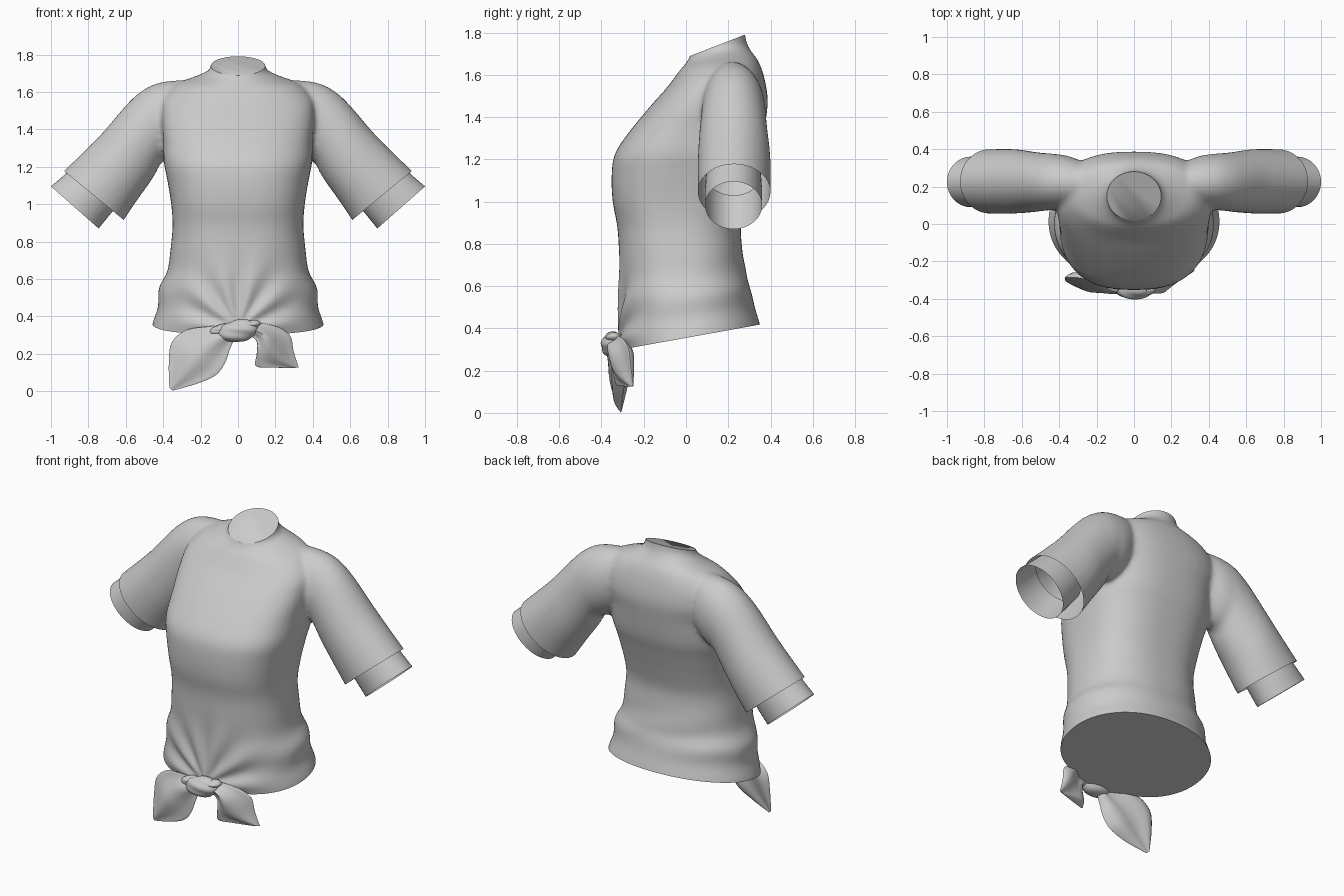
import bpy, bmesh
from math import cos, sin, pi, tau, atan2, exp, hypot
from mathutils import Vector

if "Cube" in bpy.data.objects:
    bpy.data.objects.remove(bpy.data.objects["Cube"])


def spline(rows, n):
    """Catmull-Rom resampling of parameter rows, n steps per span."""
    out = []
    for i in range(len(rows) - 1):
        a, b, c, d = (rows[max(0, min(len(rows) - 1, i + k))] for k in (-1, 0, 1, 2))
        for s in range(n):
            t = s / n
            out.append([0.5 * (2 * q + (r - p) * t + (2 * p - 5 * q + 4 * r - u) * t * t
                               + (3 * q - p - 3 * r + u) * t ** 3) for p, q, r, u in zip(a, b, c, d)])
    return out + [list(rows[-1])]


def loft(bm, rings, cap=True):
    vs = [[bm.verts.new(p) for p in r] for r in rings]
    n = len(vs[0])
    for a, b in zip(vs, vs[1:]):
        for i in range(n):
            j = (i + 1) % n
            bm.faces.new((a[i], a[j], b[j], b[i]))
    if cap:
        bm.faces.new(vs[0][::-1])
        bm.faces.new(vs[-1])


def finish(bm, name, angle=40):
    bmesh.ops.recalc_face_normals(bm, faces=bm.faces)
    me = bpy.data.meshes.new(name)
    bm.to_mesh(me)
    bm.free()
    ob = bpy.data.objects.new(name, me)
    bpy.context.collection.objects.link(ob)
    bpy.ops.object.select_all(action='DESELECT')
    ob.select_set(True)
    bpy.context.view_layer.objects.active = ob
    bpy.ops.object.shade_smooth_by_angle(angle=angle * pi / 180)
    return ob


def torso_ring(p, n=64):
    yf, zf, yb, zb, w, e = p
    out = []
    for i in range(n):
        c, s = cos(tau * i / n), sin(tau * i / n)
        x = w * abs(c) ** (2 / e) * (1 if c > 0 else -1)
        t = 0.5 + 0.5 * abs(s) ** (2 / e) * (1 if s > 0 else -1)
        out.append((x, yf + (yb - yf) * t, zf + (zb - zf) * t))
    return out


def arm_ring(p, side, n=48):
    tx, tz, bx, bz, yc, yh = p
    out = []
    for i in range(n):
        t = 0.5 + 0.5 * cos(tau * i / n)
        out.append((side * (bx + (tx - bx) * t), yc + yh * sin(tau * i / n), bz + (tz - bz) * t))
    return out


# Torso sections: front y, front z, back y, back z, half width, squareness
TORSO = [(-.32, .22, .37, .34, .465, 2.1), (-.32, .30, .35, .42, .457, 2.1),
         (-.318, .40, .325, .50, .428, 2.15), (-.315, .52, .31, .58, .424, 2.2),
         (-.315, .63, .285, .65, .378, 2.3), (-.318, .75, .27, .75, .362, 2.4),
         (-.325, .88, .26, .88, .35, 2.5), (-.347, 1.0, .285, 1.0, .357, 2.6),
         (-.352, 1.12, .325, 1.14, .378, 2.6), (-.338, 1.22, .355, 1.24, .397, 2.6),
         (-.28, 1.315, .377, 1.38, .40, 2.5), (-.17, 1.45, .387, 1.48, .41, 2.5),
         (-.09, 1.54, .372, 1.58, .40, 2.4), (-.03, 1.62, .345, 1.66, .33, 2.2),
         (0, 1.655, .31, 1.71, .22, 2), (.012, 1.675, .29, 1.745, .16, 2),
         (.02, 1.69, .28, 1.79, .145, 2), (.03, 1.75, .28, 1.85, .143, 2)]
# Sleeve sections: top x, top z, bottom x, bottom z, centre y, half depth
SLEEVE = [(.20, 1.66, .25, 1.32, .21, .10), (.33, 1.662, .35, 1.25, .22, .14),
          (.445, 1.642, .41, 1.22, .225, .15), (.535, 1.59, .44, 1.165, .225, .155),
          (.615, 1.51, .475, 1.11, .225, .162), (.74, 1.365, .54, 1.02, .228, .172),
          (.93, 1.178, .61, .915, .228, .172), (1.0, 1.11, .645, .865, .228, .172)]

# Body: torso and sleeves fused into one soft surface
bm = bmesh.new()
loft(bm, [torso_ring(p) for p in spline(TORSO, 4)])
for side in (1, -1):
    loft(bm, [arm_ring(p, side) for p in spline(SLEEVE, 4)])
rough = finish(bm, "body_rough")
m = rough.modifiers.new("fuse", 'REMESH')
m.mode = 'VOXEL'
m.voxel_size = 0.013
m = rough.modifiers.new("soften", 'SMOOTH')
m.factor, m.iterations = 0.5, 8
bpy.context.view_layer.update()
fused = bpy.data.meshes.new_from_object(rough.evaluated_get(bpy.context.evaluated_depsgraph_get()))
bpy.data.objects.remove(rough)
bm = bmesh.new()
bm.from_mesh(fused)

# Cloth folds fanning out from the knot, and faint ones on the lower back
for v in bm.verts:
    x, y, z = v.co
    if abs(x) < .5 and z < .85:
        r = hypot(x, z - .33)
        if y < .1:
            a = atan2(z - .33, abs(x) + .001)
            v.co += v.normal * .010 * sin(a * 11) * exp(-((r - .22) / .16) ** 2) * min(1, (.1 - y) * 4)
        else:
            v.co += v.normal * .004 * sin(z * 30 + x * 7) * exp(-((z - .65) / .12) ** 2) * min(1, (y - .1) * 5)


def cut(point, normal, cap, keep=lambda f: True):
    faces = [f for f in bm.faces if keep(f)]
    geom = list({e for f in faces for e in f.edges} | {v for f in faces for v in f.verts}) + faces
    res = bmesh.ops.bisect_plane(bm, geom=geom, plane_co=point, plane_no=Vector(normal).normalized(),
                                 clear_outer=True)
    if cap:
        edges = [e for e in res['geom_cut'] if isinstance(e, bmesh.types.BMEdge)]
        bmesh.ops.holes_fill(bm, edges=edges, sides=0)


# Crisp hem, neck and sleeve openings
for side in (1, -1):
    cut((side * .77, .2, 1.046), (side * .635, 0, -.773), False,
        lambda f: f.calc_center_median().x * side > .51)
cut((0, 0, .355), (0, .18, -1), True)
cut((0, .15, 1.74), (0, -.36, .93), True)
finish(bm, "shirt_body", 50)

# Cuffs: open tubes emerging from the sleeves
CUFF = [(.855, 1.225, .615, 1.03, .225, .13), (.93, 1.155, .68, .95, .225, .135),
        (1.0, 1.095, .745, .87, .225, .135)]
for side, label in ((1, "left"), (-1, "right")):
    bm = bmesh.new()
    loft(bm, [arm_ring(p, side) for p in spline(CUFF, 4)], cap=False)
    finish(bm, label + "_cuff")

# Tie tails: outer x, y, z, inner x, y, z, thickness
TAILS = {
    "long_tie_tail": [(-.04, -.335, .355, -.02, -.345, .28, .02), (-.17, -.315, .345, -.045, -.35, .22, .03),
                      (-.28, -.29, .325, -.07, -.35, .15, .035), (-.355, -.285, .26, -.12, -.345, .085, .035),
                      (-.37, -.29, .15, -.22, -.335, .04, .022), (-.367, -.305, .02, -.35, -.31, .003, .003)],
    "short_tie_tail": [(.04, -.335, .37, .06, -.345, .30, .02), (.14, -.315, .362, .10, -.345, .265, .03),
                       (.22, -.29, .34, .10, -.345, .20, .035), (.28, -.27, .295, .095, -.33, .135, .032),
                       (.298, -.26, .21, .17, -.305, .127, .02), (.325, -.25, .127, .29, -.265, .124, .003)]}
for name, rows in TAILS.items():
    bm = bmesh.new()
    rings = []
    for ax, ay, az, bx, by, bz, th in spline(rows, 5):
        a, b, ring = Vector((ax, ay, az)), Vector((bx, by, bz)), []
        for i in range(24):
            u, s = 0.5 - 0.5 * cos(tau * i / 24), sin(tau * i / 24)
            fold = .4 * th * sin(u * tau * 1.5)
            ring.append(a.lerp(b, u) + Vector((0, th * s * abs(s) ** .4 + fold, 0)))
        rings.append(ring)
    loft(bm, rings)
    finish(bm, name, 60)

# Knot: flattened wrinkled ball with side gathers
bm = bmesh.new()
for cx, cz, sx, sz, cy, sy in ((0, .322, .105, .06, -.347, .055), (.065, .352, .055, .026, -.34, .04),
                               (-.09, .33, .06, .028, -.33, .035)):
    new = bmesh.ops.create_uvsphere(bm, u_segments=40, v_segments=24, radius=1)['verts']
    for v in new:
        x, y, z = v.co
        k = 1 + .05 * sin(z * 7 + x * 3)
        v.co = (cx + x * sx, cy + y * sy * k, cz + z * sz * k + .012 * x)
finish(bm, "tie_knot", 60)
